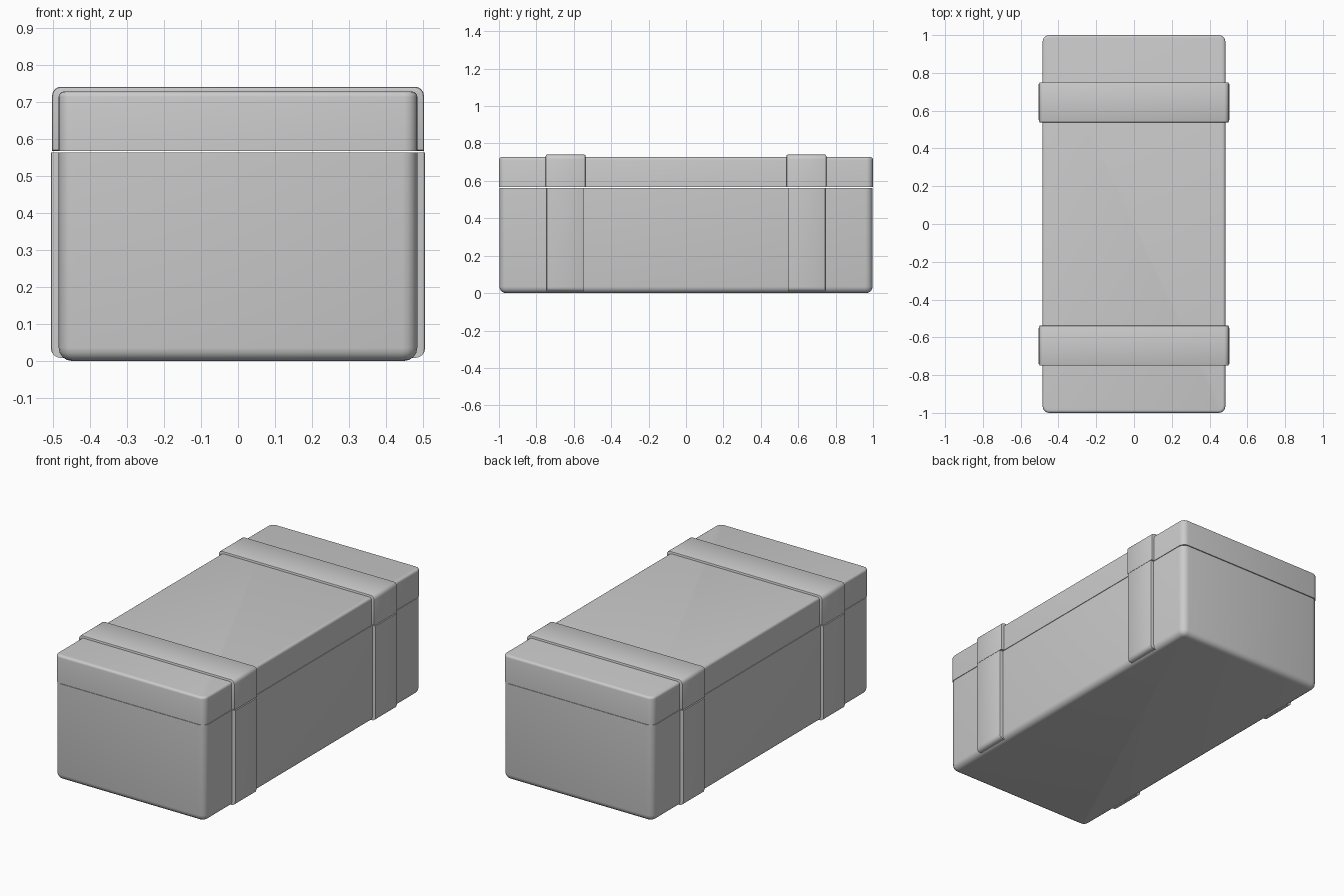
import bpy, bmesh, math

if "Cube" in bpy.data.objects:
    bpy.data.objects.remove(bpy.data.objects["Cube"])

grey = bpy.data.materials.new("light grey")
grey.diffuse_color = (0.6, 0.6, 0.6, 1)
grey.use_nodes = True
grey.node_tree.nodes["Principled BSDF"].inputs["Base Color"].default_value = grey.diffuse_color


def finish(name, bm):
    bmesh.ops.recalc_face_normals(bm, faces=bm.faces)
    me = bpy.data.meshes.new(name)
    bm.to_mesh(me)
    bm.free()
    me.materials.append(grey)
    ob = bpy.data.objects.new(name, me)
    bpy.context.collection.objects.link(ob)
    bpy.ops.object.select_all(action='DESELECT')
    ob.select_set(True)
    bpy.context.view_layer.objects.active = ob
    bpy.ops.object.shade_smooth_by_angle(angle=math.radians(35))
    return ob


def bevel(bm, edges, r, seg=4):
    bmesh.ops.bevel(bm, geom=edges, offset=r, segments=seg, profile=0.5, affect='EDGES')


def rounded_box(name, hx, hy, z0, z1, corner, rim_z, rim):
    """Box with rounded upright corners and one rounded rim, at height rim_z."""
    bm = bmesh.new()
    bmesh.ops.create_cube(bm, size=1)
    for v in bm.verts:
        v.co = (v.co.x * 2 * hx, v.co.y * 2 * hy, z0 if v.co.z < 0 else z1)
    bevel(bm, [e for e in bm.edges if abs(e.verts[0].co.z - e.verts[1].co.z) > 0.01], corner)
    bevel(bm, [e for e in bm.edges if all(abs(v.co.z - rim_z) < 1e-4 for v in e.verts)], rim)
    return finish(name, bm)


def strap(name, profile, y0, y1, edge):
    """Extrude an x/z outline along y and soften its outer end edges."""
    bm = bmesh.new()
    face = bm.faces.new([bm.verts.new((x, y0, z)) for x, z in profile])
    ext = bmesh.ops.extrude_face_region(bm, geom=[face])
    bmesh.ops.translate(bm, vec=(0, y1 - y0, 0),
                        verts=[g for g in ext["geom"] if isinstance(g, bmesh.types.BMVert)])
    # end edges that run along the outside of the strap
    outer = [e for e in bm.edges if abs(e.verts[0].co.y - e.verts[1].co.y) < 1e-5
             and all(abs(v.co.x) > 0.5 or v.co.z > 0.715 for v in e.verts)]
    bevel(bm, outer, edge, 2)
    return finish(name, bm)


def arc(cx, cz, r, a0, a1, n=4):
    return [(cx + r * math.cos(math.radians(a0 + (a1 - a0) * i / n)),
             cz + r * math.sin(math.radians(a0 + (a1 - a0) * i / n))) for i in range(n + 1)]


# Chest body and lid
rounded_box("body", 0.484, 0.998, 0.0, 0.563, 0.04, 0.0, 0.035)
rounded_box("lid", 0.484, 1.0, 0.566, 0.727, 0.035, 0.727, 0.014)

# Straps: one over the lid and a strip down each side, near both ends
lid_profile = ([(-0.502, 0.567), (0.502, 0.567)] + arc(0.478, 0.716, 0.024, 0, 90)
               + arc(-0.478, 0.716, 0.024, 90, 180))
side_profile = [(0.46, 0.563), (0.46, 0.008)] + arc(0.479, 0.034, 0.026, -90, 0) + [(0.505, 0.563)]
for end, s in (("front", -1), ("back", 1)):
    a, b = sorted((s * 0.537, s * 0.75))
    strap(end + "_lid_strap", lid_profile, a, b, 0.006)
    a, b = sorted((s * 0.547, s * 0.745))
    for side, m in (("left", -1), ("right", 1)):
        strap(f"{end}_{side}_side_strap", [(m * x, z) for x, z in side_profile], a, b, 0.006)
